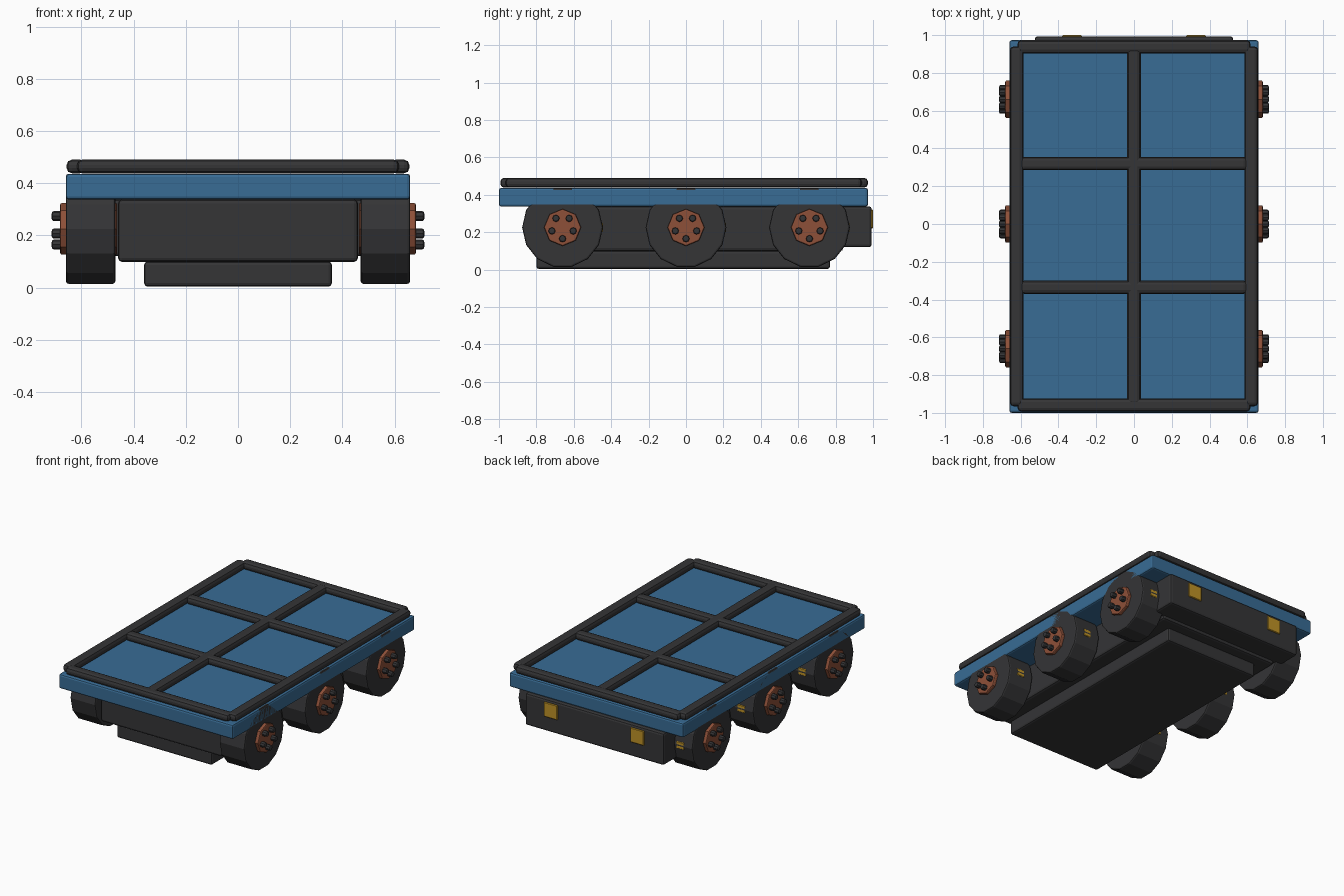
import bpy, math
from mathutils import Matrix

if "Cube" in bpy.data.objects:
    bpy.data.objects.remove(bpy.data.objects["Cube"])


def material(name, rgb):
    m = bpy.data.materials.new(name)
    m.diffuse_color = (*rgb, 1)
    m.use_nodes = True
    m.node_tree.nodes["Principled BSDF"].inputs["Base Color"].default_value = m.diffuse_color
    return m


BLUE = material("blue_paint", (0.04, 0.15, 0.30))
DARK = material("dark_rubber", (0.035, 0.035, 0.037))
RUST = material("rust_metal", (0.27, 0.08, 0.04))
AMBER = material("amber_lamp", (0.52, 0.29, 0.02))


def finish(ob, name, mat, bevel, segments):
    ob.name = name
    ob.data.materials.append(mat)
    if bevel:
        b = ob.modifiers.new("bevel", 'BEVEL')
        b.width, b.segments, b.limit_method = bevel, segments, 'ANGLE'
        b.angle_limit = math.radians(50)
    return ob


def box(name, x, y, z, mat, bevel=0.01, segments=2):
    """Bevelled box from (min, max) ranges."""
    bpy.ops.mesh.primitive_cube_add(size=1)
    ob = bpy.context.object
    size = [r[1] - r[0] for r in (x, y, z)]
    mid = [(r[1] + r[0]) / 2 for r in (x, y, z)]
    ob.data.transform(Matrix.Translation(mid) @ Matrix.Diagonal((*size, 1)))
    return finish(ob, name, mat, bevel, segments)


def disc(name, x, y, z, radius, sides, mat, bevel=0.008, turn=0.0):
    """Cylinder along x between the two x values, first vertex toward +y."""
    bpy.ops.mesh.primitive_cylinder_add(vertices=sides, radius=radius, depth=abs(x[1] - x[0]))
    ob = bpy.context.object
    ob.data.transform(Matrix.Translation((sum(x) / 2, y, z))
                      @ Matrix.Rotation(turn, 4, 'X')
                      @ Matrix.Rotation(math.pi / 2, 4, 'Y'))
    return finish(ob, name, mat, bevel, 2)


# Body
box("deck", (-0.66, 0.66), (-1.0, 0.973), (0.337, 0.436), BLUE, 0.012)
box("chassis", (-0.46, 0.46), (-0.83, 0.84), (0.098, 0.338), DARK, 0.016)
box("skid_plate", (-0.36, 0.36), (-0.80, 0.77), (0.003, 0.10), DARK, 0.014)
box("rear_bumper", (-0.525, 0.525), (0.80, 0.993), (0.12, 0.338), DARK, 0.014)

# Frame of rails on the deck
RZ = (0.438, 0.49)
for s in (-1, 1):
    box("side_rail", sorted((s * 0.585, s * 0.657)), (-0.965, 0.94), RZ, DARK, 0.02)
box("centre_rail", (-0.036, 0.036), (-0.96, 0.93), RZ, DARK, 0.02)
for i, y in enumerate((-0.958, -0.335, 0.32, 0.938)):
    half = 0.617 if i in (0, 3) else 0.60
    box("cross_rail", (-half, half), (y - 0.035, y + 0.035), RZ, DARK, 0.02)

# Rear lamps
for s in (-1, 1):
    box("rear_lamp", (s * 0.328 - 0.052, s * 0.328 + 0.052), (0.97, 1.0),
        (0.22, 0.32), AMBER, 0.004, 1)

# Six wheels with hubs, bolts and small tread lamps
WZ = 0.225
for s in (-1, 1):
    for wy in (-0.66, 0.0, 0.66):
        disc("wheel", (s * 0.47, s * 0.66), wy, WZ, 0.216, 14, DARK, 0.01, math.pi / 14 * 7)
        disc("hub", (s * 0.463, s * 0.682), wy, WZ, 0.099, 8, RUST, 0.007)
        for k in range(5):
            a = -math.pi / 2 + k * math.tau / 5
            disc("wheel_bolt", (s * 0.675, s * 0.714), wy + 0.06 * math.cos(a),
                 WZ + 0.06 * math.sin(a), 0.019, 8, DARK, 0.008)
        box("tread_lamp", (s * 0.567 - 0.028, s * 0.567 + 0.028), (wy + 0.19, wy + 0.215),
            (WZ - 0.024, WZ + 0.024), AMBER, 0.003, 1)

# 14-sided wheels need a vertex toward +y: rotate any that came out flat-sided
for ob in bpy.data.objects:
    if ob.name.startswith("wheel") and "bolt" not in ob.name:
        ys = [v.co.y for v in ob.data.vertices]
        zs = [v.co.z for v in ob.data.vertices]
        if max(zs) - min(zs) > max(ys) - min(ys):
            c = Matrix.Translation((0, sum(ys) / len(ys), WZ))
            ob.data.transform(c @ Matrix.Rotation(math.pi / 2, 4, 'X') @ c.inverted())
